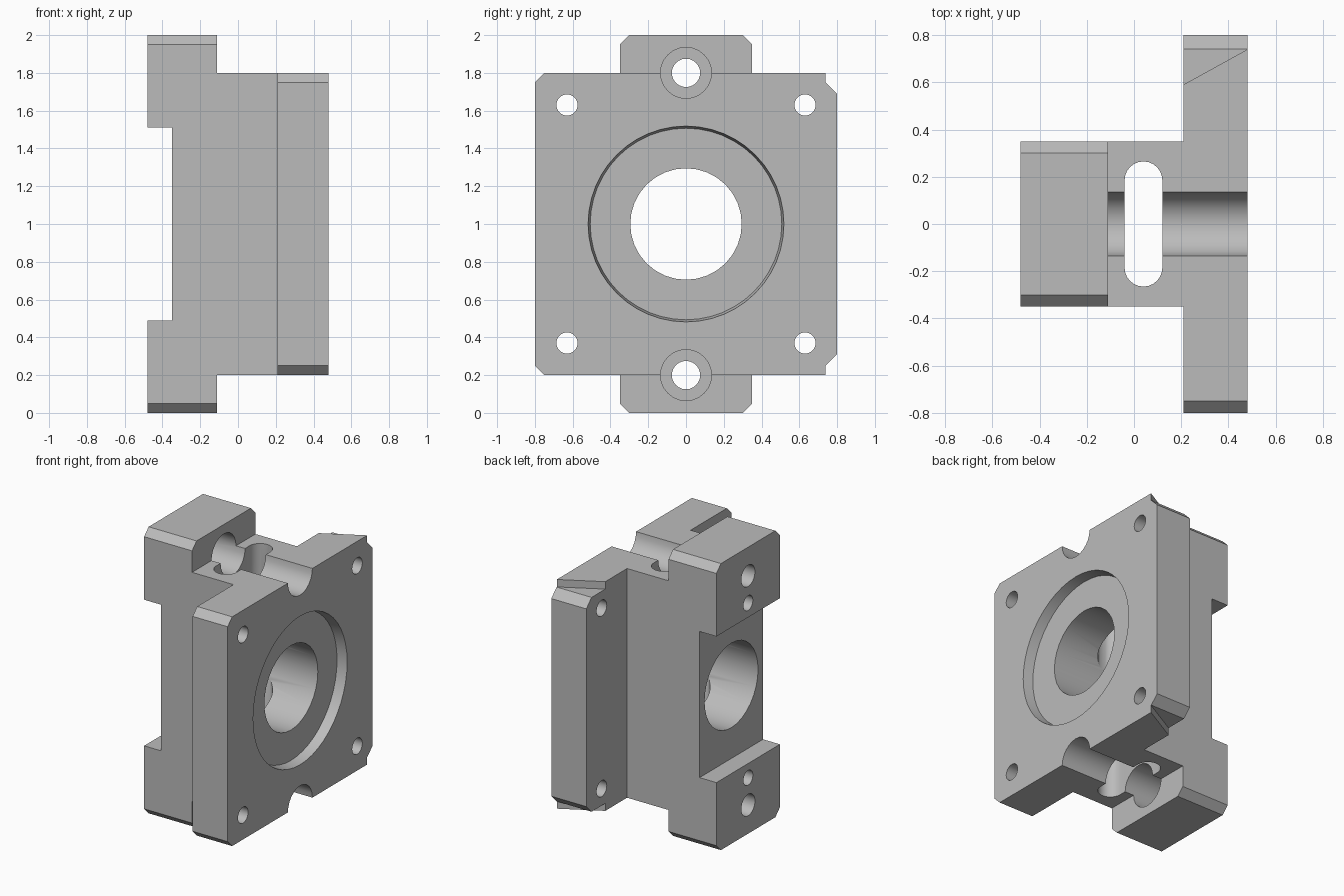
import bpy
import bmesh
from math import pi, cos, sin, radians
from mathutils import Matrix, Vector

if "Cube" in bpy.data.objects:
    bpy.data.objects.remove(bpy.data.objects["Cube"], do_unlink=True)

# Single machined-metal colour
grey = bpy.data.materials.new("machined_grey")
grey.use_nodes = True
colour = (0.5, 0.5, 0.5, 1.0)
grey.diffuse_color = colour
grey.node_tree.nodes["Principled BSDF"].inputs["Base Color"].default_value = colour


def finish(name, bm):
    bmesh.ops.recalc_face_normals(bm, faces=bm.faces)
    mesh = bpy.data.meshes.new(name)
    bm.to_mesh(mesh)
    bm.free()
    mesh.materials.append(grey)
    obj = bpy.data.objects.new(name, mesh)
    bpy.context.collection.objects.link(obj)
    return obj


def prism(name, profile, axis, lo, hi):
    """Extrude a 2D profile along one axis between lo and hi."""
    bm = bmesh.new()
    place = {"X": lambda a, b: (lo, a, b),
             "Y": lambda a, b: (a, lo, b),
             "Z": lambda a, b: (a, b, lo)}[axis]
    face = bm.faces.new([bm.verts.new(place(a, b)) for a, b in profile])
    out = bmesh.ops.extrude_face_region(bm, geom=[face])
    moved = [g for g in out["geom"] if isinstance(g, bmesh.types.BMVert)]
    step = Vector([hi - lo if axis == k else 0 for k in "XYZ"])
    bmesh.ops.translate(bm, verts=moved, vec=step)
    return finish(name, bm)


def rod(name, y, z, lo, hi, r_lo, r_hi=None, sides=24):
    """Round bar or cone along x, used as a drill."""
    bm = bmesh.new()
    turn = Matrix.Translation(((lo + hi) / 2, y, z)) @ Matrix.Rotation(pi / 2, 4, "Y")
    bmesh.ops.create_cone(bm, cap_ends=True, segments=sides, radius1=r_lo,
                          radius2=r_hi or r_lo, depth=hi - lo, matrix=turn)
    return finish(name, bm)


def combine(target, other, operation):
    other.hide_render = True
    mod = target.modifiers.new(other.name, "BOOLEAN")
    mod.operation = operation
    mod.solver = "EXACT"
    mod.object = other
    bpy.context.view_layer.objects.active = target
    bpy.ops.object.modifier_apply(modifier=mod.name)
    bpy.data.objects.remove(other, do_unlink=True)


def both_ends(points):
    """Complete an upper half profile with its reflection about z = 1."""
    return points + [(a, 2 - b) for a, b in reversed(points)]


# Carrier block: C-shaped side profile with chamfered clamp lugs
block = prism("bearing_carrier", both_ends(
    [(0.3, 1.8), (-0.11, 1.8), (-0.11, 2.0), (-0.48, 2.0),
     (-0.48, 1.51), (-0.35, 1.51)]), "Y", -0.5, 0.5)
outline = prism("lug_outline", both_ends(
    [(0.35, 1.95), (0.3, 2.0), (-0.3, 2.0), (-0.35, 1.95)]), "X", -0.6, 0.6)
combine(block, outline, "INTERSECT")

# Flange plate with clipped corners
plate = prism("flange_plate", both_ends(
    [(0.8, 1.69), (0.74, 1.75), (0.74, 1.8), (-0.75, 1.8), (-0.8, 1.75)]),
    "X", 0.21, 0.48)
wedge = [(0.2, 0.585), (0.49, 0.745), (0.49, 0.9), (0.2, 0.9)]
for lo, hi in ((1.748, 1.9), (0.1, 0.252)):
    combine(plate, prism("corner_wedge", wedge, "Z", lo, hi), "DIFFERENCE")
combine(block, plate, "UNION")

# Central bore and shallow tapered recess
combine(block, rod("main_bore", 0, 1, -0.7, 0.7, 0.295, sides=32), "DIFFERENCE")
combine(block, rod("recess", 0, 1, 0.41, 0.49, 0.507, 0.52, sides=48), "DIFFERENCE")

# Bolt channels, bolt holes, blind holes and flange holes at both ends
for side in (1, -1):
    z = 1 + 0.8 * side
    combine(block, rod("bolt_channel", 0, z, -0.34, 0.6, 0.135), "DIFFERENCE")
    combine(block, rod("bolt_hole", 0, z, -0.6, -0.2, 0.075), "DIFFERENCE")
    combine(block, rod("blind_hole", 0, 1 + 0.61 * side, -0.6, -0.2, 0.052), "DIFFERENCE")
    for y in (-0.63, 0.63):
        combine(block, rod("flange_hole", y, 1 + 0.63 * side, 0.1, 0.6, 0.056), "DIFFERENCE")

# Round-ended slot running the full height
slot = []
for end in (1, -1):
    for i in range(13):
        a = pi * i / 12
        slot.append((0.04 + 0.08 * cos(a) * end, (0.185 + 0.08 * sin(a)) * end))
combine(block, prism("slot", slot, "Z", -0.2, 2.2), "DIFFERENCE")

# Clean flat faces and keep machined edges crisp
bm = bmesh.new()
bm.from_mesh(block.data)
bmesh.ops.remove_doubles(bm, verts=bm.verts, dist=0.0001)
bmesh.ops.dissolve_limit(bm, angle_limit=radians(0.5), verts=bm.verts, edges=bm.edges)
bm.to_mesh(block.data)
bm.free()
block.data.materials.clear()
block.data.materials.append(grey)
bpy.ops.object.select_all(action="DESELECT")
block.select_set(True)
bpy.context.view_layer.objects.active = block
bpy.ops.object.shade_smooth_by_angle(angle=radians(30))
